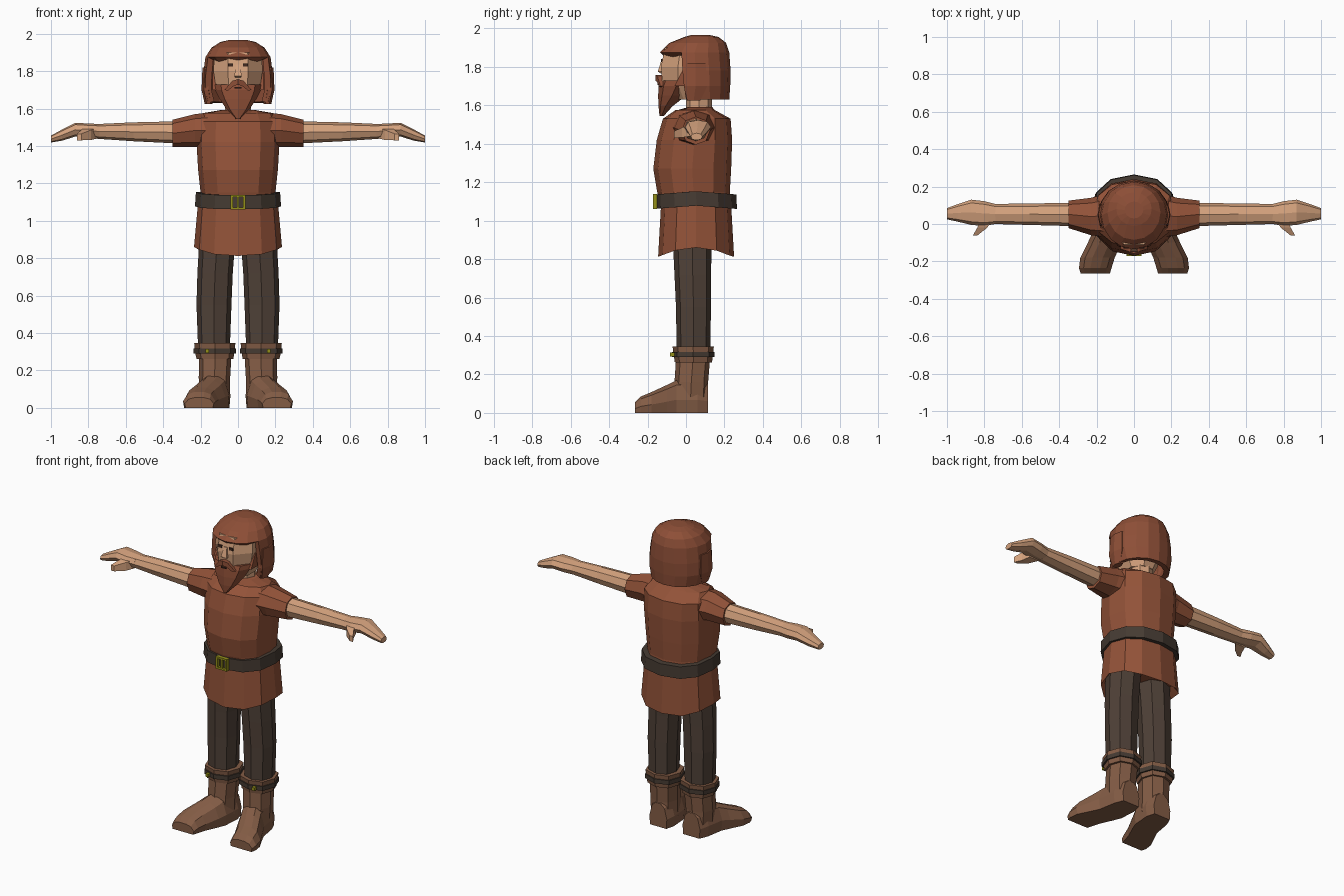
import bpy, bmesh, math

if "Cube" in bpy.data.objects:
    bpy.data.objects.remove(bpy.data.objects["Cube"])


def material(name, rgb):
    m = bpy.data.materials.new(name)
    m.diffuse_color = (*rgb, 1)
    m.use_nodes = True
    m.node_tree.nodes["Principled BSDF"].inputs["Base Color"].default_value = m.diffuse_color
    return m


TUNIC = material("rust cloth", (0.29, 0.085, 0.04))
HAIR = material("auburn hair", (0.27, 0.078, 0.038))
SKIN = material("skin", (0.66, 0.36, 0.205))
TROUSERS = material("dark trousers", (0.078, 0.052, 0.038))
LEATHER = material("dark leather", (0.06, 0.043, 0.032))
BOOT = material("boot leather", (0.23, 0.108, 0.06))
BRASS = material("brass", (0.3, 0.28, 0.01))
DARK = material("eye brown", (0.05, 0.022, 0.014))


def finish(bm, name, mat, mirror=False):
    bmesh.ops.recalc_face_normals(bm, faces=bm.faces)
    me = bpy.data.meshes.new(name)
    bm.to_mesh(me)
    bm.free()
    me.materials.append(mat)
    ob = bpy.data.objects.new(name, me)
    bpy.context.collection.objects.link(ob)
    if mirror:
        ob.modifiers.new("mirror", 'MIRROR').use_mirror_merge = False
    return ob


def ring(axis, t, a0, a1, b0, b1, n=8, power=1.0, half=False):
    """Rounded n-sided section filling the box a0..a1, b0..b1 at t along axis."""
    off = math.pi / n if half else 0
    grow = 1 / math.cos(off)
    pts = []
    for i in range(n):
        an = 2 * math.pi * i / n + off
        c, s = math.cos(an) * grow, math.sin(an) * grow
        c = math.copysign(abs(c) ** power, c)
        s = math.copysign(abs(s) ** power, s)
        a = (a0 + a1) / 2 + (a1 - a0) / 2 * c
        b = (b0 + b1) / 2 + (b1 - b0) / 2 * s
        pts.append({'x': (t, a, b), 'y': (a, t, b), 'z': (a, b, t)}[axis])
    return pts


def loft(name, rings, mat, mirror=False, caps=(True, True), drop=None):
    bm = bmesh.new()
    vs = [[bm.verts.new(p) for p in r] for r in rings]
    n = len(vs[0])
    for lo, hi in zip(vs, vs[1:]):
        for i in range(n):
            j = (i + 1) % n
            bm.faces.new((lo[i], lo[j], hi[j], hi[i]))
    if caps[0]:
        bm.faces.new(vs[0])
    if caps[1]:
        bm.faces.new(vs[-1])
    if drop:
        gone = [f for f in bm.faces if drop(f.calc_center_median())]
        bmesh.ops.delete(bm, geom=gone, context='FACES')
    return finish(bm, name, mat, mirror)


def box(name, x0, x1, y0, y1, z0, z1, mat, mirror=False):
    corners = [(x0, y0), (x1, y0), (x1, y1), (x0, y1)]
    return loft(name, [[(x, y, z) for x, y in corners] for z in (z0, z1)], mat, mirror)


# ---- tunic: z, half width, front y, back y
body = [(0.90, .20, -.10, .20), (0.86, .235, -.145, .25), (1.08, .215, -.13, .235),
        (1.15, .20, -.15, .228), (1.27, .213, -.17, .235), (1.42, .222, -.152, .24),
        (1.53, .217, -.12, .232), (1.575, .19, -.055, .15), (1.592, .09, -.02, .135)]
rings = [ring('z', z, -w, w, f, b, 12, .88) for z, w, f, b in body]
rings[1] = [(x, y, z - .048 * min(1, ((y - .05) / .19) ** 2)) for x, y, z in rings[1]]
rings[-1] = [(x, y, z - (.04 if y < 0 else 0)) for x, y, z in rings[-1]]
loft("tunic", rings, TUNIC)

loft("sleeve", [ring('x', x, y0, y1, z0, z1, 8, .95) for x, y0, y1, z0, z1 in [
    (.15, -.07, .16, 1.39, 1.578), (.23, -.06, .14, 1.395, 1.57),
    (.35, -.022, .125, 1.395, 1.54)]], TUNIC, True)

# ---- belt and buckle
belt = [ring('z', z, -w, w, f, b, 12, .88) for z, w, f, b in [
    (1.07, .20, -.13, .23), (1.07, .23, -.157, .265),
    (1.145, .225, -.157, .262), (1.145, .19, -.13, .22)]]
belt = [[(x, y, z + .008 - .016 * abs(y - .05) / .2) for x, y, z in r] for r in belt]
loft("belt", belt, LEATHER)
box("buckle_side", .027, .04, -.172, -.15, 1.06, 1.138, BRASS, True)
box("buckle_top", -.03, .03, -.17, -.15, 1.126, 1.138, BRASS)
box("buckle_bottom", -.03, .03, -.17, -.15, 1.06, 1.072, BRASS)
box("buckle_tongue", -.006, .006, -.17, -.15, 1.07, 1.128, BRASS)

# ---- arms, hands and thumbs
loft("arm", [ring('x', x, y0, y1, z0, z1, 8, .9) for x, y0, y1, z0, z1 in [
    (.30, -.012, .113, 1.412, 1.532), (.56, -.005, .11, 1.425, 1.526),
    (.75, .0, .107, 1.438, 1.517)]], SKIN, True)
loft("hand", [ring('x', x, y0, y1, z0, z1, 8, .85) for x, y0, y1, z0, z1 in [
    (.74, .0, .107, 1.438, 1.517), (.80, -.01, .122, 1.442, 1.52),
    (.87, -.005, .13, 1.45, 1.523), (.94, .012, .107, 1.428, 1.488),
    (1.0, .025, .085, 1.418, 1.455)]], SKIN, True)
loft("thumb", [ring('y', y, x0, x1, z0, z1, 4, 1, True) for y, x0, x1, z0, z1 in [
    (.03, .75, .82, 1.44, 1.50), (-.02, .785, .838, 1.432, 1.485),
    (-.062, .838, .862, 1.43, 1.465)]], SKIN, True)

# ---- legs
loft("trouser_leg", [ring('z', z, x0, x1, y0, y1, 8, .85) for z, x0, x1, y0, y1 in [
    (.28, .045, .212, -.048, .125), (.55, .035, .222, -.052, .13),
    (.72, .028, .217, -.06, .13), (.93, .012, .205, -.07, .135)]], TROUSERS, True)

# ---- boots: shaft, cuff, strap, stud and out-turned foot
loft("boot_shaft", [ring('z', z, x0, x1, y0, y1, 8, .85) for z, x0, x1, y0, y1 in [
    (.05, .042, .205, -.07, .115), (.16, .042, .21, -.06, .115),
    (.28, .035, .208, -.052, .125)]], BOOT, True)
loft("boot_cuff", [ring('z', z, x0, x1, y0, y1, 8, .85) for z, x0, x1, y0, y1 in [
    (.262, .025, .222, -.058, .135), (.30, .018, .23, -.064, .14),
    (.345, .014, .234, -.07, .145)]], BOOT, True)
loft("boot_strap", [ring('z', z, .01, .237, -.074, .148, 8, .85)
                    for z in (.29, .318)], LEATHER, True)
box("strap_stud", .155, .175, -.082, -.06, .294, .314, BRASS, True)


def foot_section(y, cx, w, h):
    half = [(w * .93, 0), (w, h * .4), (w * .72, h * .85), (w * .3, h)]
    return [(cx + a, y, b) for a, b in half] + [(cx - a, y, b) for a, b in reversed(half)]


loft("boot_foot", [foot_section(*s) for s in [
    (.115, .118, .062, .15), (.06, .122, .082, .17), (-.05, .135, .088, .17),
    (-.10, .157, .09, .145), (-.18, .195, .092, .108), (-.235, .207, .087, .085),
    (-.265, .207, .078, .055)]], BOOT, True)

# ---- neck and head
loft("neck", [ring('z', z, -.07, .07, .0, .135) for z in (1.54, 1.68)], SKIN)
loft("head", [ring('z', z, -w, w, f, b, 8, 1, True) for z, w, f, b in [
    (1.63, .08, -.07, .13), (1.70, .115, -.122, .16), (1.80, .132, -.13, .17),
    (1.90, .125, -.11, .17)]], SKIN)
loft("nose", [ring('z', z, -w, w, f, -.1, 4, 1, True) for z, w, f in [
    (1.765, .014, -.13), (1.775, .02, -.147), (1.835, .01, -.128)]], SKIN)
box("eye", .026, .054, -.131, -.123, 1.824, 1.84, DARK, True)

# ---- hair: dome shell opened over the face
hair = loft("hair", [ring('z', z, -w, w, f, b, 16) for z, w, f, b in [
    (1.63, .172, -.10, .225), (1.70, .19, -.118, .23), (1.78, .187, -.13, .232),
    (1.875, .174, -.135, .225), (1.925, .142, -.085, .208), (1.955, .095, -.01, .17),
    (1.966, .05, .03, .12)]], HAIR, caps=(False, True),
    drop=lambda c: c.z < 1.87 and c.y < -.03)
shell = hair.modifiers.new("thickness", 'SOLIDIFY')
shell.thickness = .034
shell.offset = -1

# side locks hanging past the jaw
loft("side_lock", [ring('z', z, x0, x1, y0, y1, 6) for z, x0, x1, y0, y1 in [
    (1.625, .135, .178, .0, .08), (1.70, .145, .195, -.02, .12),
    (1.82, .145, .19, -.01, .11)]], HAIR, True)

# ---- beard, sideburns and moustache
loft("beard", [ring('z', z, -w, w, f, b, 8, .95) for z, w, f, b in [
    (1.545, .012, -.138, -.115), (1.595, .06, -.143, -.07), (1.65, .098, -.145, -.0),
    (1.70, .123, -.142, .04), (1.728, .126, -.132, .05)]], HAIR)
loft("sideburn", [ring('z', z, x0, .135, y0, .03, 4, 1, True) for z, x0, y0 in [
    (1.70, .085, -.06), (1.79, .118, -.015)]], HAIR, True)
chevron = [(0, 1.757), (.03, 1.748), (.072, 1.70), (.055, 1.695), (.02, 1.722), (0, 1.727)]
loft("moustache", [[(x, y + .35 * x, z) for x, z in chevron] for y in (-.158, -.11)],
     HAIR, True)
box("mouth", -.018, .018, -.149, -.141, 1.706, 1.714, DARK)
